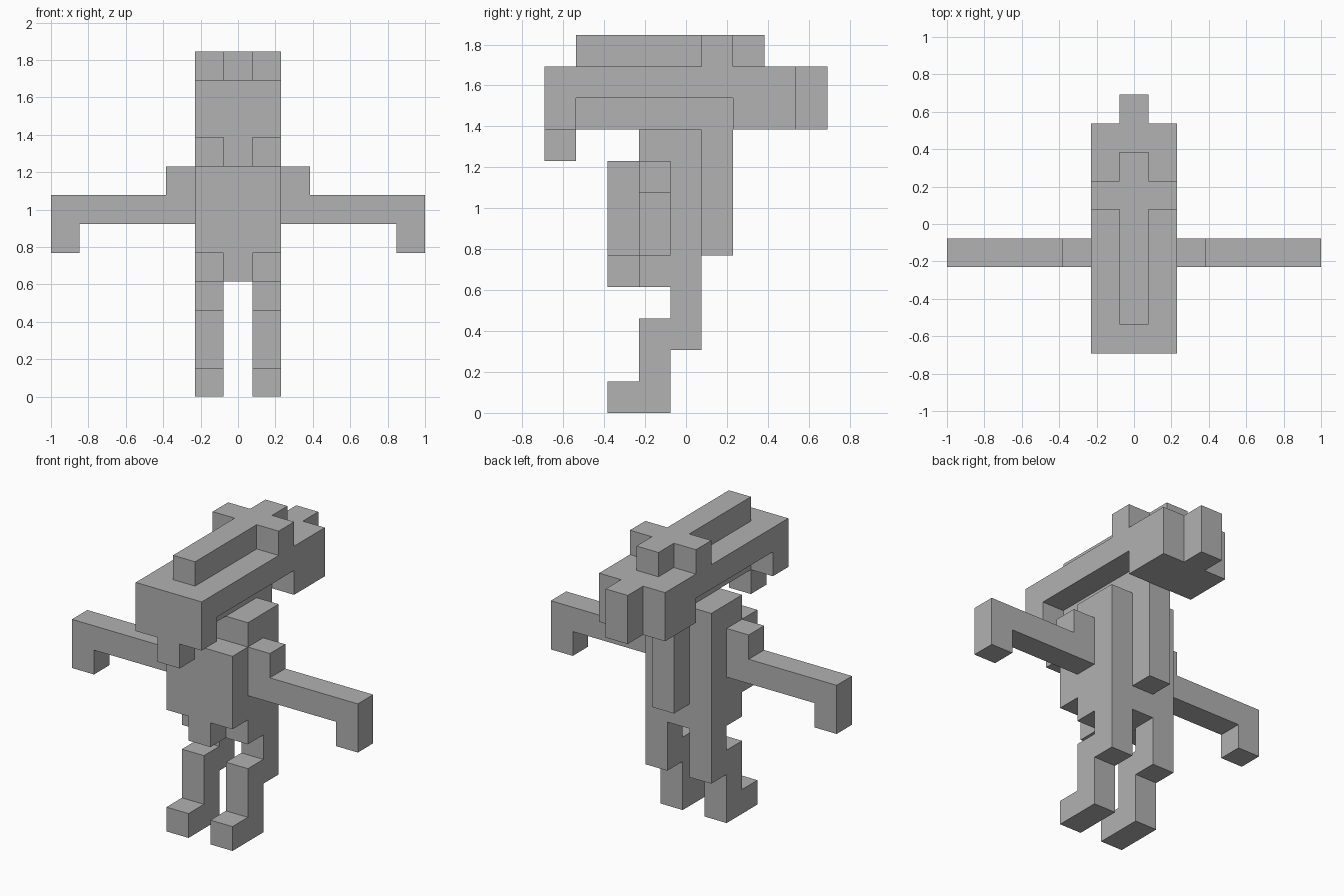
import bpy
import bmesh
from mathutils import Vector

if "Cube" in bpy.data.objects:
    bpy.data.objects.remove(bpy.data.objects["Cube"], do_unlink=True)

U = 2 / 13  # size of one block

grey = bpy.data.materials.new("plain_grey")
grey.use_nodes = True
colour = (0.445, 0.445, 0.445, 1)
grey.diffuse_color = colour
grey.node_tree.nodes["Principled BSDF"].inputs["Base Color"].default_value = colour


def prism(name, axis, lo, hi, outline, flip=1):
    """Extrude an outline along an axis from lo to hi, in block units."""
    bm = bmesh.new()
    verts = []
    for a, b in outline:
        co = [a, b]
        co.insert("xyz".index(axis), lo)
        verts.append(bm.verts.new(co))
    face = bm.faces.new(verts)
    out = bmesh.ops.extrude_face_region(bm, geom=[face])
    shift = Vector([hi - lo if a == axis else 0 for a in "xyz"])
    moved = [v for v in out["geom"] if isinstance(v, bmesh.types.BMVert)]
    bmesh.ops.translate(bm, verts=moved, vec=shift)
    for v in bm.verts:
        v.co = Vector((v.co.x * flip, v.co.y, v.co.z)) * U
    bmesh.ops.recalc_face_normals(bm, faces=bm.faces)
    mesh = bpy.data.meshes.new(name)
    bm.to_mesh(mesh)
    bm.free()
    mesh.materials.append(grey)
    obj = bpy.data.objects.new(name, mesh)
    bpy.context.collection.objects.link(obj)


def rect(a0, a1, b0, b1):
    return [(a0, b0), (a1, b0), (a1, b1), (a0, b1)]


def mirrored(half):
    """Complete a half outline given on the +x side."""
    return half + [(-x, y) for x, y in reversed(half)]


# Torso with the chest stepping forward, hips and back ridge
prism("torso", "x", -1.5, 1.5,
      [(-2.5, 5), (.5, 5), (.5, 9), (-1.5, 9), (-1.5, 8), (-2.5, 8)])
prism("pelvis", "x", -.5, .5, rect(-2.5, .5, 4, 5))
prism("back_ridge", "x", -.5, .5, rect(.5, 1.5, 5, 9))

# Stepped legs and drooping arms
leg = [(-2.5, 0), (-.5, 0), (-.5, 2), (.5, 2), (.5, 5), (-1.5, 5),
       (-1.5, 4), (-.5, 4), (-.5, 3), (-1.5, 3), (-1.5, 1), (-2.5, 1)]
arm = [(1.5, 6), (5.5, 6), (5.5, 5), (6.5, 5), (6.5, 7), (2.5, 7),
       (2.5, 8), (1.5, 8)]
for side, flip in (("left", 1), ("right", -1)):
    prism(side + "_leg", "x", .5, 1.5, leg, flip)
    prism(side + "_arm", "y", -1.5, -.5, arm, flip)

# Long head in two layers, with a nub at the back
prism("head_lower", "z", 9, 10, mirrored(
    [(1.5, -4.5), (1.5, -3.5), (.5, -3.5), (.5, 1.5), (1.5, 1.5),
     (1.5, 3.5), (.5, 3.5), (.5, 4.5)]))
prism("head_upper", "z", 10, 11, mirrored(
    [(1.5, -4.5), (1.5, 3.5), (.5, 3.5), (.5, 4.5)]))

# Beak tip below the face and cross-shaped crest on top
prism("beak", "x", -.5, .5, rect(-4.5, -3.5, 8, 9))
prism("crest", "z", 11, 12, mirrored(
    [(.5, -3.5), (.5, .5), (1.5, .5), (1.5, 1.5), (.5, 1.5), (.5, 2.5)]))
